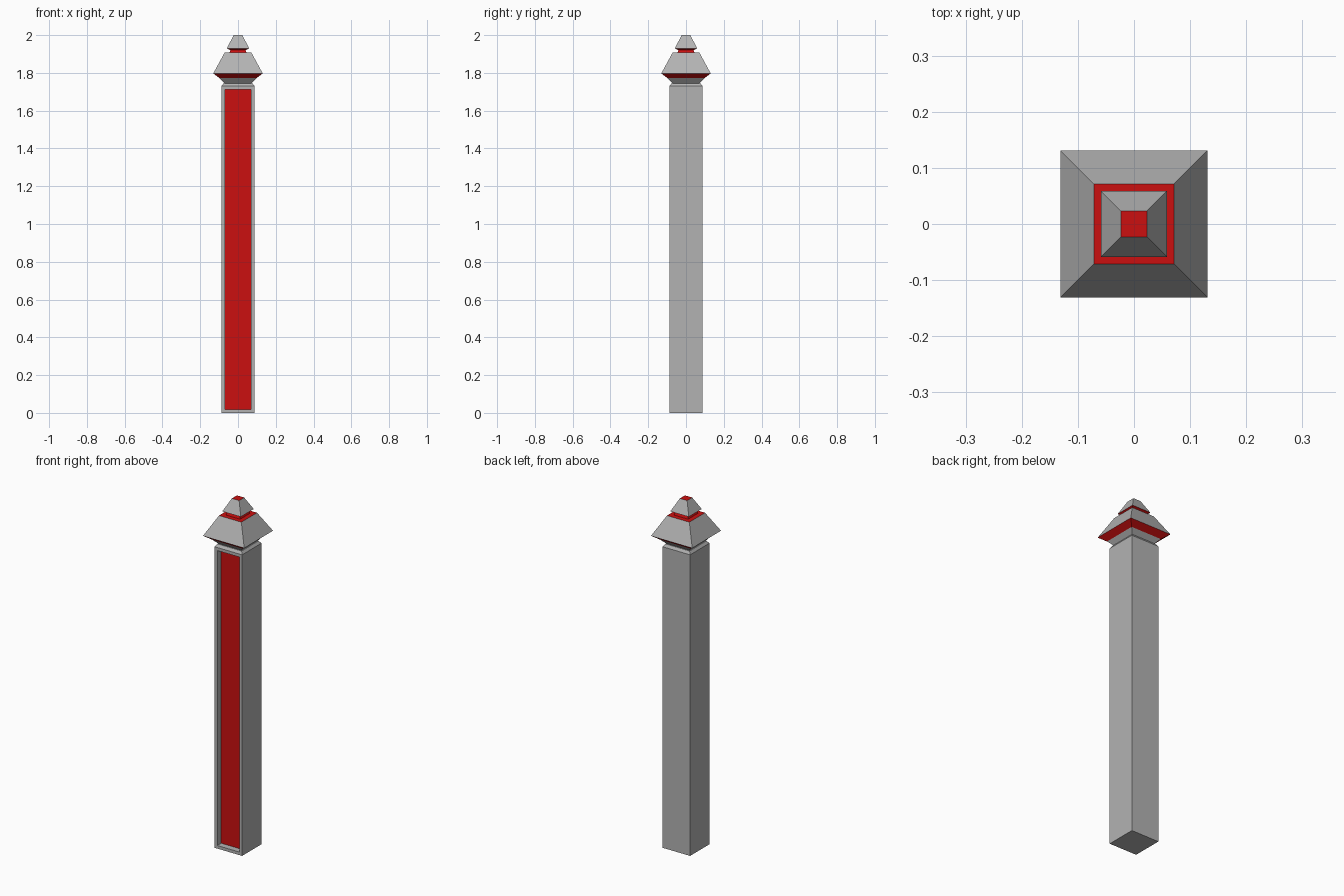
import bpy, bmesh

if "Cube" in bpy.data.objects:
    bpy.data.objects.remove(bpy.data.objects["Cube"])

red = bpy.data.materials.new("red")
red.diffuse_color = (0.6, 0.005, 0.005, 1)
red.use_nodes = True
red.node_tree.nodes["Principled BSDF"].inputs["Base Color"].default_value = red.diffuse_color
grey = bpy.data.materials.new("grey")
grey.diffuse_color = (0.45, 0.45, 0.45, 1)
grey.use_nodes = True
grey.node_tree.nodes["Principled BSDF"].inputs["Base Color"].default_value = grey.diffuse_color


def square_loft(name, profile, red_bands=(), red_top=False, recess=None):
    """Stack square rings given as (half width, z); bands are numbered from the bottom."""
    bm = bmesh.new()
    rings = [[bm.verts.new((sx * h, sy * h, z))
              for sx, sy in ((-1, -1), (1, -1), (1, 1), (-1, 1))] for h, z in profile]
    bm.faces.new(rings[0][::-1])
    bm.faces.new(rings[-1]).material_index = int(red_top)
    front = None
    for k, (lo, hi) in enumerate(zip(rings, rings[1:])):
        for i in range(4):
            j = (i + 1) % 4
            f = bm.faces.new((lo[i], lo[j], hi[j], hi[i]))
            f.material_index = int(k in red_bands)
            if k == 0 and i == 0:
                front = f
    bm.normal_update()
    if recess:
        # Frame on the front face, then a sunken red panel with grey walls
        border, depth = recess
        bmesh.ops.inset_region(bm, faces=[front], thickness=border, use_even_offset=True)
        bmesh.ops.inset_region(bm, faces=[front], thickness=0, depth=-depth)
        front.material_index = 1
    mesh = bpy.data.meshes.new(name)
    bm.to_mesh(mesh)
    bm.free()
    mesh.materials.append(grey)
    mesh.materials.append(red)
    obj = bpy.data.objects.new(name, mesh)
    bpy.context.collection.objects.link(obj)
    return obj


# Tall post with chamfered top and recessed front panel
square_loft("post", [(0.0875, 0), (0.0875, 1.73), (0.077, 1.745)], recess=(0.0175, 0.035))

# Flared collar and sloping roof
square_loft("roof_cap", [(0.072, 1.745), (0.097, 1.772), (0.131, 1.797), (0.071, 1.907)],
            red_bands=(1,), red_top=True)

# Small finial on a red neck
square_loft("finial", [(0.045, 1.907), (0.04, 1.92), (0.059, 1.93), (0.023, 2.0)],
            red_bands=(0, 1), red_top=True)
